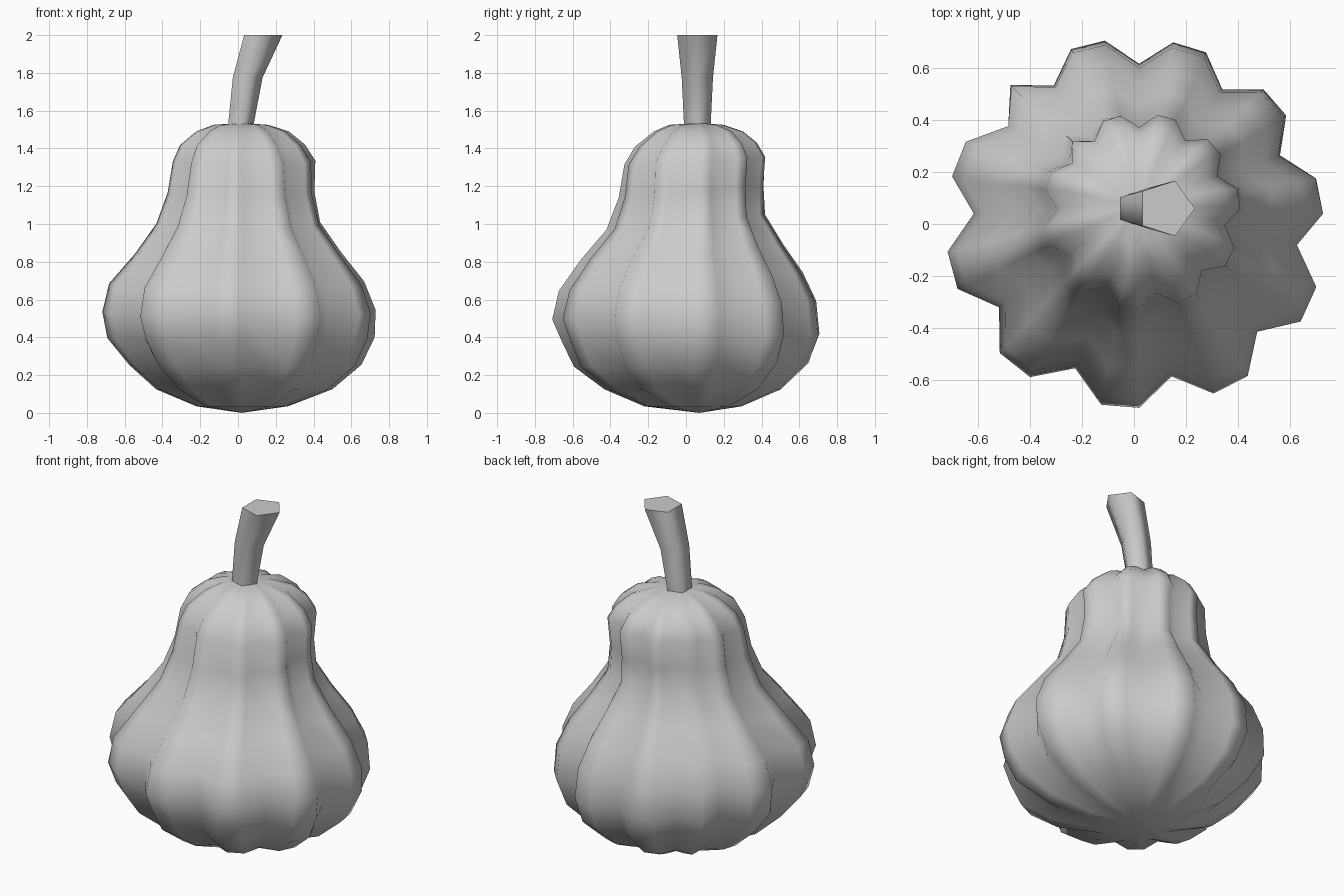
import bpy, bmesh, math

if "Cube" in bpy.data.objects:
    bpy.data.objects.remove(bpy.data.objects["Cube"])


def make_object(name, bm, angle):
    bmesh.ops.recalc_face_normals(bm, faces=bm.faces[:])
    mesh = bpy.data.meshes.new(name)
    bm.to_mesh(mesh)
    bm.free()
    obj = bpy.data.objects.new(name, mesh)
    bpy.context.collection.objects.link(obj)
    bpy.ops.object.select_all(action='DESELECT')
    bpy.context.view_layer.objects.active = obj
    obj.select_set(True)
    bpy.ops.object.shade_smooth_by_angle(angle=math.radians(angle))
    return obj


def bridge(bm, lower, upper):
    n = len(lower)
    for i in range(n):
        j = (i + 1) % n
        bm.faces.new((lower[i], lower[j], upper[j], upper[i]))


def fan(bm, ring, tip):
    for i in range(len(ring)):
        bm.faces.new((ring[i], ring[(i + 1) % len(ring)], tip))


# Gourd body: slightly lopsided rings, every third column pinched into a groove
SEGMENTS = 32
CX, CY = 0.02, 0.07
# height, tilt towards the back, radius at +x, -x, +y, -y, shift towards the front
RINGS = [
    (0.035, 0.00, 0.24, 0.24, 0.23, 0.29, 0.01),
    (0.125, 0.00, 0.47, 0.46, 0.44, 0.50, 0.02),
    (0.255, 0.01, 0.62, 0.605, 0.59, 0.66, 0.03),
    (0.40, 0.02, 0.69, 0.725, 0.645, 0.725, 0.03),
    (0.545, 0.05, 0.695, 0.745, 0.625, 0.775, 0.03),
    (0.695, 0.05, 0.635, 0.705, 0.55, 0.74, 0.03),
    (0.85, 0.04, 0.515, 0.565, 0.45, 0.625, 0.025),
    (1.01, 0.04, 0.41, 0.45, 0.35, 0.49, 0.01),
    (1.17, 0.03, 0.38, 0.395, 0.345, 0.425, 0.01),
    (1.335, 0.02, 0.385, 0.37, 0.355, 0.395, 0.01),
    (1.42, 0.01, 0.335, 0.33, 0.31, 0.34, 0.0),
    (1.49, 0.00, 0.25, 0.245, 0.235, 0.24, 0.0),
    (1.525, 0.00, 0.14, 0.15, 0.13, 0.16, 0.0),
]
bm = bmesh.new()
rings = []
for z, tilt, px, nx, py, ny, shift in RINGS:
    py, ny = py + shift, ny - shift
    ring = []
    for k in range(SEGMENTS):
        a = math.radians(123.75) - k * math.tau / SEGMENTS
        r = ((px + nx + py + ny) / 4 + (px - nx) / 2 * math.cos(a)
             + (py - ny) / 2 * math.sin(a)
             + (px + nx - py - ny) / 4 * math.cos(2 * a))
        # fuller lobes at the front right of the bulb
        r += shift * max(0.0, math.cos(a + math.radians(35))) ** 4
        if k % 3 == 0 and k < 31:
            r *= 0.855
        ring.append(bm.verts.new((CX + r * math.cos(a), CY - shift + r * math.sin(a),
                                  z + tilt * math.sin(a))))
    rings.append(ring)
for lower, upper in zip(rings, rings[1:]):
    bridge(bm, lower, upper)
fan(bm, rings[0], bm.verts.new((CX, CY, 0.0)))
fan(bm, rings[-1], bm.verts.new((CX, CY, 1.535)))
make_object("gourd_body", bm, 180)

# Stem: five-sided tube leaning to +x and widening to a flat cut top
STEM = [(0.005, 1.48, 0.074), (0.01, 1.54, 0.075), (0.043, 1.775, 0.087), (0.123, 2.0, 0.112)]
bm = bmesh.new()
loops = []
for x, z, r in STEM:
    loops.append([bm.verts.new((x + r * math.cos(i * math.tau / 5),
                                0.06 + r * math.sin(i * math.tau / 5), z)) for i in range(5)])
for lower, upper in zip(loops, loops[1:]):
    bridge(bm, lower, upper)
bm.faces.new(loops[0])
bm.faces.new(loops[-1])
make_object("stem", bm, 75)
